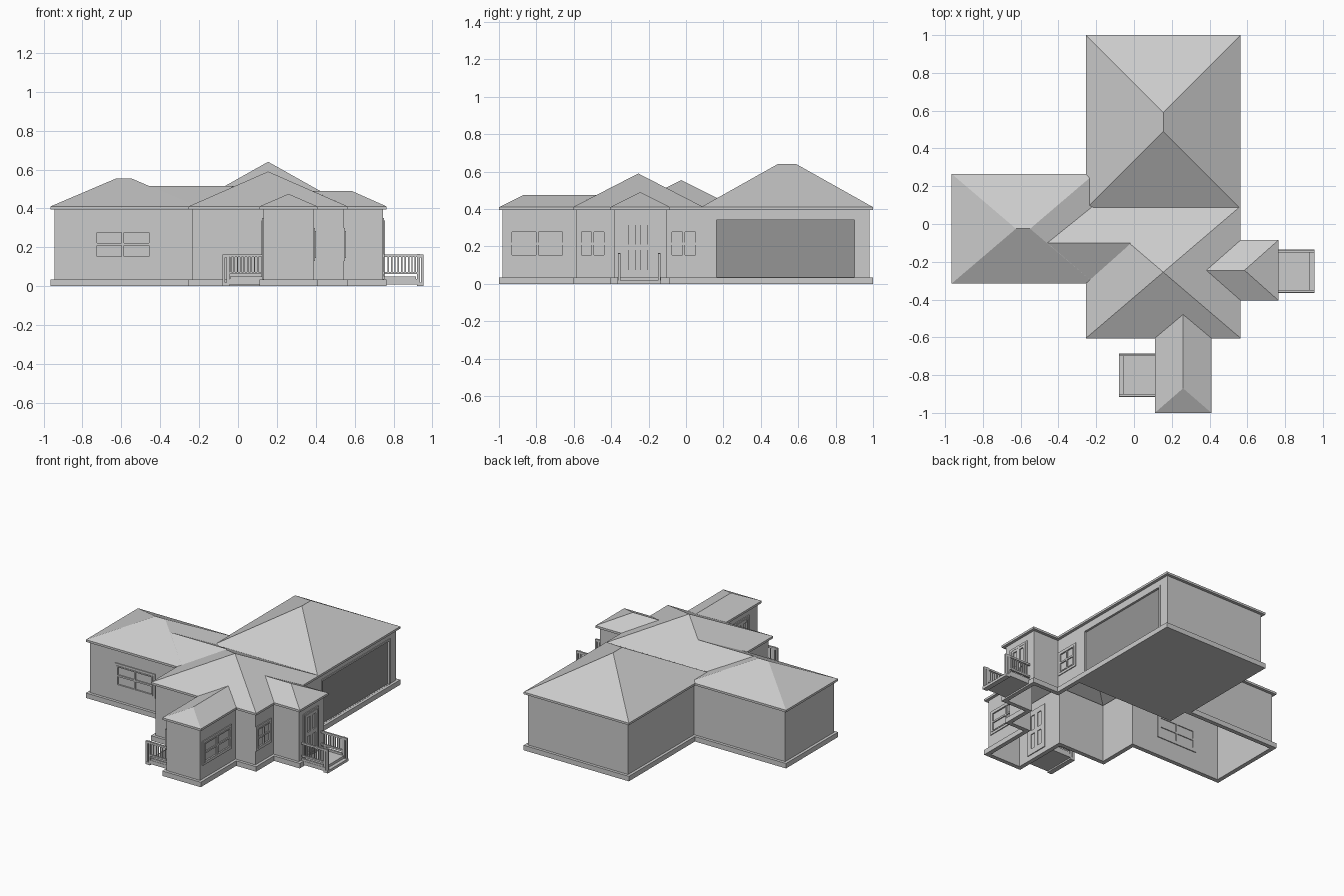
import bpy
from mathutils import Vector

if "Cube" in bpy.data.objects:
    bpy.data.objects.remove(bpy.data.objects["Cube"])

OUT = [(-.965, -.315), (-.255, -.315), (-.255, -.605), (.11, -.605), (.11, -1), (.41, -1),
       (.41, -.605), (.565, -.605), (.565, -.405), (.765, -.405), (.765, -.085),
       (.565, -.085), (.565, 1), (-.255, 1), (-.255, .265), (-.965, .265)]
EAVE = .41


def mesh(name, verts, faces):
    me = bpy.data.meshes.new(name)
    me.from_pydata(verts, [], faces)
    me.update()
    ob = bpy.data.objects.new(name, me)
    bpy.context.collection.objects.link(ob)
    return ob


def boxes(name, items):
    """One object from boxes given as (x range, y range, z range)."""
    verts, faces = [], []
    for rx, ry, rz in items:
        n = len(verts)
        (a, b), (c, d), (e, f) = sorted(rx), sorted(ry), sorted(rz)
        verts += [(x, y, z) for z in (e, f) for x, y in ((a, c), (b, c), (b, d), (a, d))]
        faces += [[n + i for i in q] for q in ((3, 2, 1, 0), (4, 5, 6, 7), (0, 1, 5, 4),
                                               (1, 2, 6, 5), (2, 3, 7, 6), (3, 0, 4, 7))]
    return mesh(name, verts, faces)


def inset(d):
    """House outline moved inwards by d."""
    pts = []
    for i, p in enumerate(OUT):
        p = Vector(p)
        a = (p - Vector(OUT[i - 1])).normalized()
        b = (Vector(OUT[(i + 1) % len(OUT)]) - p).normalized()
        pts.append(p + d * Vector((-a.y - b.y, a.x + b.x)))
    return pts


def ring(name, d0, d1, z0, z1):
    """Band that follows the outline between two insets and two heights."""
    loops = [(d0, z0), (d0, z1), (d1, z1), (d1, z0)]
    verts = [(p.x, p.y, z) for d, z in loops for p in inset(d)]
    n = len(OUT)
    faces = []
    for k in range(4):
        for i in range(n):
            a, b, j = k * n, (k + 1) % 4 * n, (i + 1) % n
            faces.append((a + i, a + j, b + j, b + i))
    return mesh(name, verts, faces)


def hip(name, x0, x1, y0, y1, ridge0, ridge1):
    """Hip roof; ridge ends in plan order (west/south first)."""
    v = [(x0, y0, EAVE), (x1, y0, EAVE), (x1, y1, EAVE), (x0, y1, EAVE), ridge0, ridge1]
    if ridge0 == ridge1:
        return mesh(name, v[:5], [(0, 1, 4), (1, 2, 4), (2, 3, 4), (3, 0, 4)])
    if ridge0[0] == ridge1[0]:
        return mesh(name, v, [(0, 1, 4), (1, 2, 5, 4), (2, 3, 5), (3, 0, 4, 5)])
    return mesh(name, v, [(0, 1, 5, 4), (1, 2, 5), (2, 3, 4, 5), (3, 0, 4)])


def opening(name, axis, plane, side, a0, a1, z0, z1, bars, rails, trim=.016):
    """Framed window or door on a wall facing along an axis."""
    def bar(u0, u1, w0, w1, proud):
        depth = (plane - side * .016, plane + side * proud)
        return (depth, (u0, u1), (w0, w1)) if axis == 'x' else ((u0, u1), depth, (w0, w1))
    t, items = trim, []
    for step, proud in ((0, .006), (t, .010)):
        w = t if step == 0 else .008
        l, r, b, u = a0 + step, a1 - step, z0 + step, z1 - step
        items += [bar(l, l + w, b, u, proud), bar(r - w, r, b, u, proud),
                  bar(l + w, r - w, b, b + w, proud), bar(l + w, r - w, u - w, u, proud)]
    for c, w in bars:
        items.append(bar(c - w / 2, c + w / 2, z0 + t, z1 - t, .009))
    for c, w in rails:
        items.append(bar(a0 + t, a1 - t, c - w / 2, c + w / 2, .008))
    boxes(name, items)


def window(name, axis, plane, side, a0, a1):
    opening(name, axis, plane, side, a0, a1, .13, .30, [((a0 + a1) / 2, .012)], [(.215, .012)])


def door(name, plane, side, yc):
    bars = [(yc, .028), (yc - .06, .022), (yc + .06, .022)]
    opening(name, 'x', plane, side, yc - .085, yc + .085, .035, .35, bars,
            [(.195, .03), (.063, .024), (.322, .016)], .012)


def porch(name, wall, s, yc):
    """Deck with a railing on both sides, open at the outer end."""
    def X(a, b):
        return (wall + s * a, wall + s * b)
    boxes(name + "_deck", [(X(-.02, .165), (yc - .115, yc + .115), (.01, .036)),
                           (X(.155, .19), (yc - .115, yc + .115), (0, .018))])
    items = []
    for q in (-1, 1):
        y = (yc + q * .10, yc + q * .113)
        items += [(X(-.015, .165), y, (.15, .163)), (X(-.015, .165), y, (.062, .074)),
                  (X(-.015, .15), y, (.036, .05)),
                  (X(.155, .17), y, (.018, .165)), (X(.176, .19), y, (.018, .15)),
                  (X(.165, .19), y, (.148, .163))]
        for i in range(9):
            c = .004 + i * .0175
            items.append((X(c, c + .007), (yc + q * .103, yc + q * .11), (.07, .152)))
    boxes(name + "_railing", items)


# Plinth, walls and eaves
ring("plinth", 0, .03, 0, .035)
walls = ring("walls", .02, .03, .035, .397)
ring("eaves", 0, .03, .395, EAVE)

# Garage opening, door and floor
cutter = boxes("garage_cutter", [((.5, .6), (.163, .90), (.036, .342))])
cutter.hide_render = True
cutter.display_type = 'WIRE'
cut = walls.modifiers.new("garage_opening", 'BOOLEAN')
cut.operation, cut.object, cut.solver = 'DIFFERENCE', cutter, 'EXACT'
panel = boxes("garage_door", [((.520, .530), (.155, .908), (.03, .35))])
dark = bpy.data.materials.new("dark_grey")
dark.diffuse_color = (.3, .3, .3, 1)
dark.use_nodes = True
dark.node_tree.nodes["Principled BSDF"].inputs["Base Color"].default_value = dark.diffuse_color
panel.data.materials.append(dark)
boxes("garage_door_trim", [((.54, .550), (.151, .163), (.035, .354)),
                           ((.54, .550), (.90, .912), (.035, .354)),
                           ((.54, .550), (.163, .90), (.342, .354))])
boxes("garage_floor", [((-.226, .536), (.095, .971), (0, .02))])

# Hip roofs
hip("garage_roof", -.255, .565, .08, 1, (.155, .49, .64), (.155, .59, .64))
hip("main_roof", -.255, .565, -.605, .095, (.155, -.255, .59), (.155, -.255, .59))
hip("left_wing_roof", -.965, -.21, -.315, .265, (-.625, -.025, .555), (-.55, -.025, .555))

# Roofs that run into the main roof along valleys
mesh("right_bay_roof", [(.565, -.405, EAVE), (.765, -.405, EAVE), (.765, -.085, EAVE),
                        (.565, -.085, EAVE), (.383, -.245, .49), (.585, -.245, .49)],
     [(0, 1, 5, 4), (1, 2, 5), (2, 3, 4, 5)])
mesh("front_bay_roof", [(.11, -.605, EAVE), (.11, -1, EAVE), (.41, -1, EAVE),
                        (.41, -.605, EAVE), (.26, -.479, .475), (.26, -.87, .475)],
     [(0, 1, 5, 4), (1, 2, 5), (2, 3, 4, 5)])
mesh("link_roof", [(-.23, -.315, EAVE), (-.23, .10, EAVE), (-.48, -.1, .516), (-.016, -.1, .516)],
     [(0, 3, 2), (1, 2, 3)])

# Windows and doors
window("left_wing_window", 'y', -.295, -1, -.75, -.435)
window("front_bay_window", 'x', .39, 1, -.955, -.635)
window("main_window_front", 'x', .545, 1, -.582, -.415)
window("main_window_back", 'x', .545, 1, -.098, .075)
door("right_door", .745, 1, -.255)
door("left_door", .13, -1, -.80)

# Porches
porch("right_porch", .765, 1, -.25)
porch("left_porch", .11, -1, -.80)
